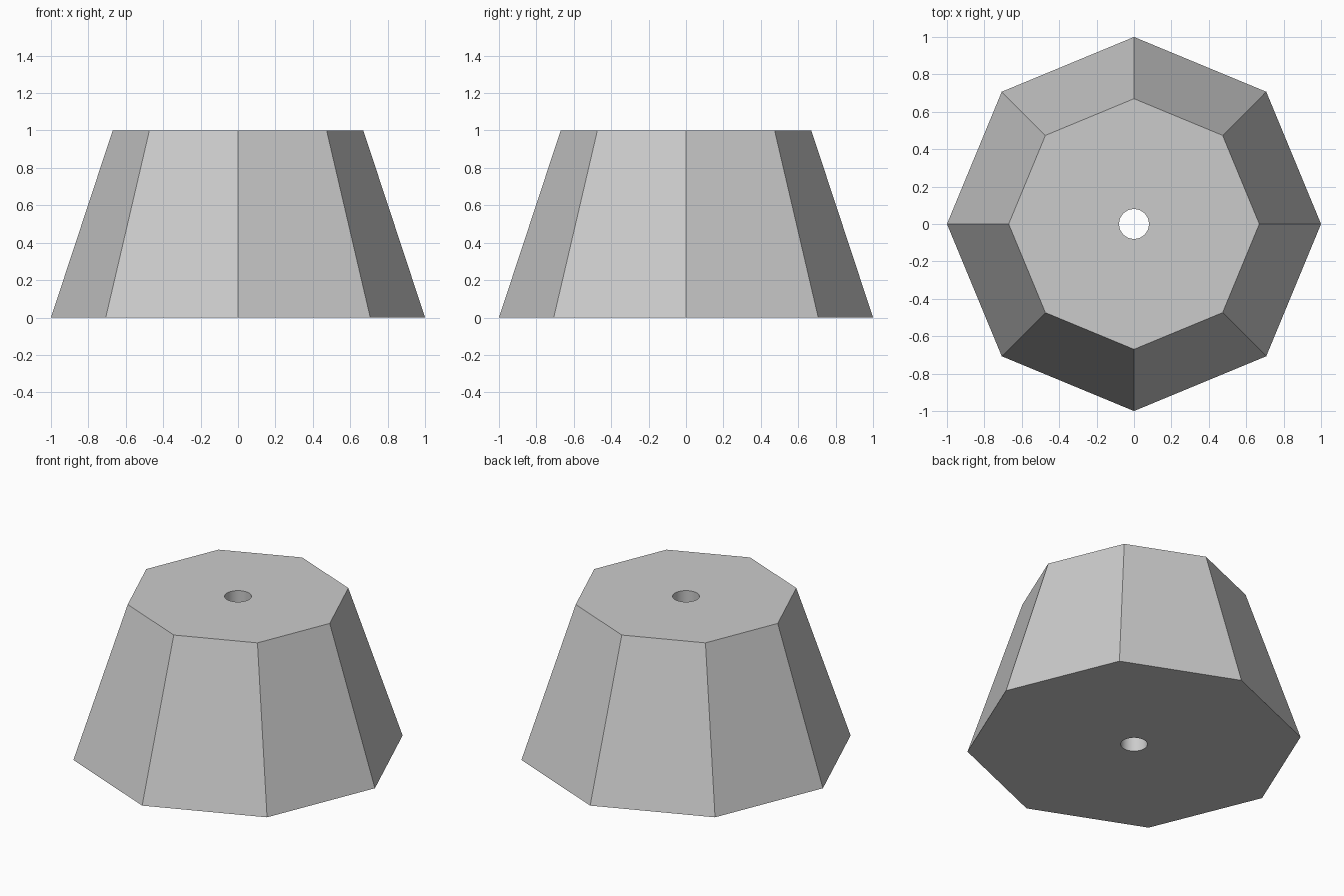
import bpy
import bmesh
from math import cos, sin, tau, radians

SIDES = 8          # outer flat sides
ARC = 4            # hole segments per outer side
HOLE_R = 0.08

default = bpy.data.objects.get("Cube")
if default:
    bpy.data.objects.remove(default, do_unlink=True)

# Plain grey material
grey = bpy.data.materials.new("plain_grey")
grey.use_nodes = True
colour = (0.6, 0.6, 0.6, 1)
grey.diffuse_color = colour
grey.node_tree.nodes["Principled BSDF"].inputs["Base Color"].default_value = colour

bm = bmesh.new()


def ring(radius, z, count):
    return [bm.verts.new((radius * cos(tau * i / count), radius * sin(tau * i / count), z))
            for i in range(count)]


def bridge(lower, upper):
    n = len(lower)
    for i in range(n):
        j = (i + 1) % n
        bm.faces.new((lower[i], lower[j], upper[j], upper[i]))


def cap(outer, inner):
    # One flat sector per outer side, running from the rim to the hole
    for i in range(SIDES):
        arc = [inner[(i * ARC + k) % len(inner)] for k in range(ARC + 1)]
        bm.faces.new([outer[i], outer[(i + 1) % SIDES]] + arc[::-1])


# Tapered octagonal body with a round bore through the middle
base, top = ring(1.0, 0, SIDES), ring(0.67, 1, SIDES)
bore_base, bore_top = ring(HOLE_R, 0, SIDES * ARC), ring(HOLE_R, 1, SIDES * ARC)
bridge(base, top)
bridge(bore_base, bore_top)
cap(base, bore_base)
cap(top, bore_top)
bmesh.ops.recalc_face_normals(bm, faces=bm.faces)

mesh = bpy.data.meshes.new("tapered_body")
bm.to_mesh(mesh)
bm.free()
mesh.materials.append(grey)
body = bpy.data.objects.new("tapered_body", mesh)
bpy.context.collection.objects.link(body)

# Round bore shades smooth, outer edges stay sharp
bpy.ops.object.select_all(action="DESELECT")
body.select_set(True)
bpy.context.view_layer.objects.active = body
bpy.ops.object.shade_smooth_by_angle(angle=radians(30))
